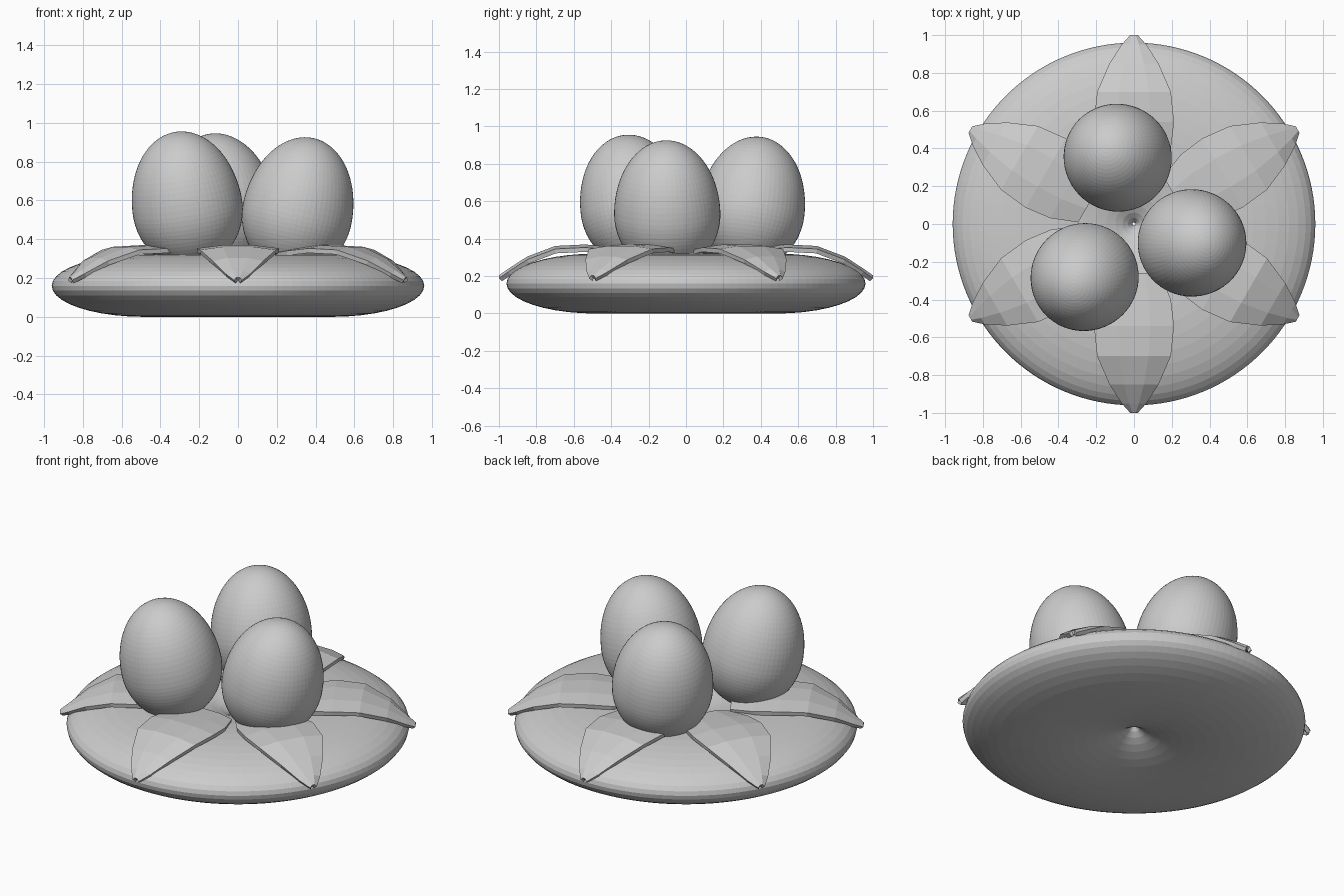
import bpy
import bmesh
from math import radians, sin, cos
from mathutils import Matrix, Vector

default_cube = bpy.data.objects.get("Cube")
if default_cube:
    bpy.data.objects.remove(default_cube, do_unlink=True)


def add_object(name, bm):
    bmesh.ops.recalc_face_normals(bm, faces=bm.faces[:])
    mesh = bpy.data.meshes.new(name)
    bm.to_mesh(mesh)
    bm.free()
    obj = bpy.data.objects.new(name, mesh)
    bpy.context.collection.objects.link(obj)
    return obj


# Cushion-like base: flattened ring whose hole closes to a dimple
HALF_HEIGHT = 0.16
MINOR = 0.476
bpy.ops.mesh.primitive_torus_add(
    major_radius=0.96 - MINOR, minor_radius=MINOR,
    major_segments=128, minor_segments=40, location=(0, 0, HALF_HEIGHT))
base = bpy.context.object
base.name = "base"
base.scale.z = HALF_HEIGHT / MINOR
bpy.ops.object.transform_apply(location=False, rotation=False, scale=True)


# Eggs: spheres with a longer upper half, leaning outwards
def make_egg(name, center, lean_dir, lean=12, radius=0.284, upper=0.40, lower=0.31):
    bm = bmesh.new()
    bmesh.ops.create_uvsphere(bm, u_segments=64, v_segments=40, radius=radius)
    for v in bm.verts:
        v.co.z *= (upper if v.co.z > 0 else lower) / radius
    axis = Vector((-lean_dir[1], lean_dir[0], 0))
    bm.transform(Matrix.Translation(center) @ Matrix.Rotation(radians(lean), 4, axis))
    return add_object(name, bm)


make_egg("egg_front", (-0.26, -0.28, 0.56), (-0.75, -0.66))
make_egg("egg_back", (-0.085, 0.35, 0.55), (-0.77, 0.64))
make_egg("egg_side", (0.305, -0.10, 0.53), (0.99, -0.1))

# Petals: stations of (distance from centre, half width, height)
STATIONS = [
    (0.26, 0.14, 0.335), (0.40, 0.195, 0.352), (0.54, 0.212, 0.365),
    (0.70, 0.195, 0.357), (0.85, 0.13, 0.30), (0.95, 0.065, 0.235),
    (1.0, 0.02, 0.20),
]
ACROSS = [(-1, -0.012), (-0.4, 0.004), (0.4, 0.004), (1, -0.012)]


def make_petal(name, angle):
    bm = bmesh.new()
    rows = [[bm.verts.new((r, w * side, z + rise)) for side, rise in ACROSS]
            for r, w, z in STATIONS]
    for a, b in zip(rows, rows[1:]):
        for i in range(len(ACROSS) - 1):
            bm.faces.new((a[i], b[i], b[i + 1], a[i + 1]))
    bm.transform(Matrix.Rotation(radians(angle), 4, "Z"))
    petal = add_object(name, bm)
    if petal.data.polygons[0].normal.z < 0:
        petal.data.flip_normals()
    solid = petal.modifiers.new("thickness", "SOLIDIFY")
    solid.thickness = 0.024
    solid.offset = -1
    return petal


for k in range(6):
    make_petal(f"petal_{k + 1}", 30 + 60 * k)
